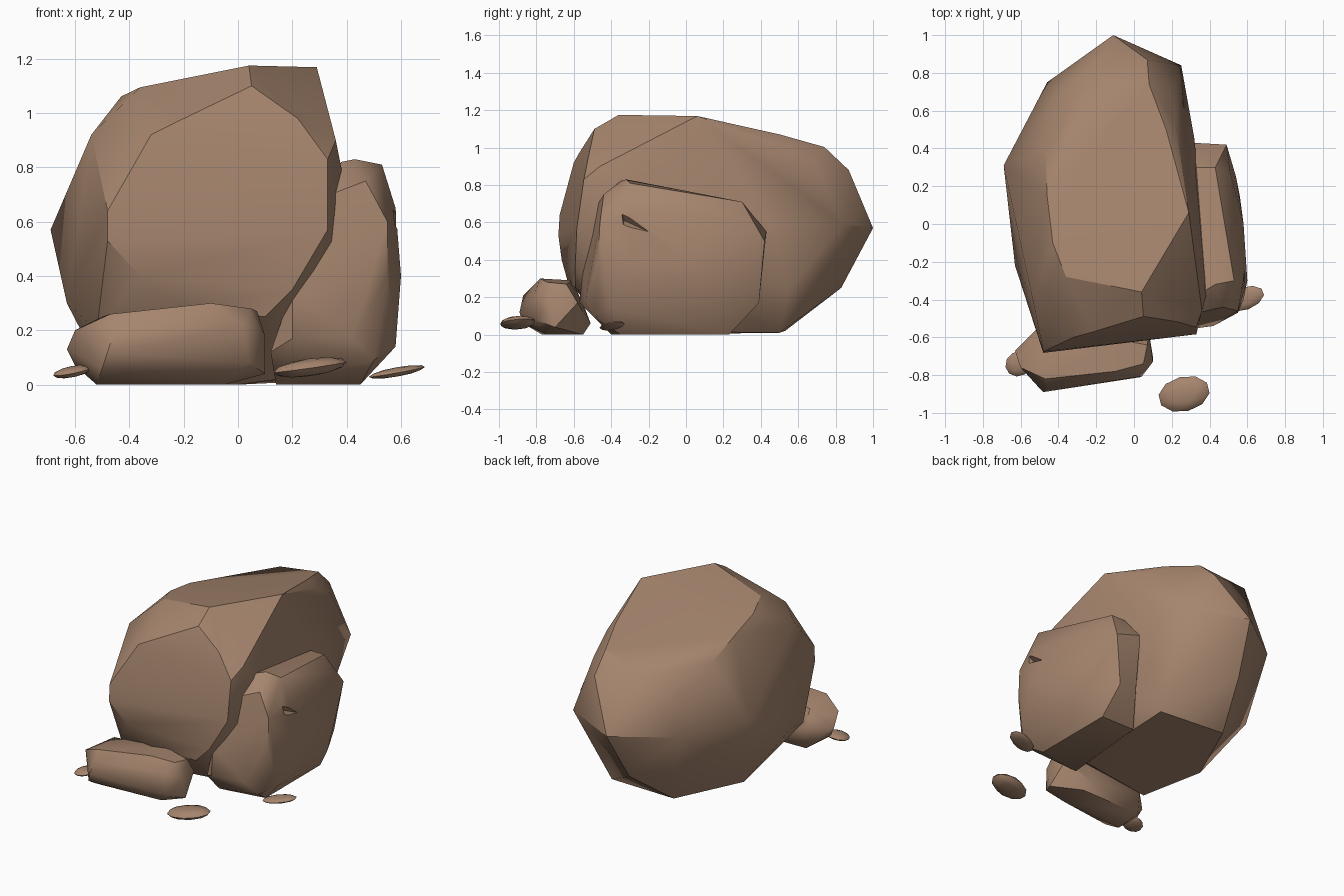
import bpy
import bmesh
import math
from mathutils import Matrix, Vector

if "Cube" in bpy.data.objects:
    bpy.data.objects.remove(bpy.data.objects["Cube"], do_unlink=True)

# One warm brown stone material
stone = bpy.data.materials.new("brown_stone")
stone.use_nodes = True
stone_colour = (.38, .235, .155, 1)
stone.diffuse_color = stone_colour
shader = stone.node_tree.nodes["Principled BSDF"]
shader.inputs["Base Color"].default_value = stone_colour
shader.inputs["Roughness"].default_value = .9


def make_object(name, bm):
    """Turn a bmesh into a stone object."""
    bmesh.ops.recalc_face_normals(bm, faces=bm.faces)
    mesh = bpy.data.meshes.new(name)
    bm.to_mesh(mesh)
    bm.free()
    mesh.materials.append(stone)
    obj = bpy.data.objects.new(name, mesh)
    bpy.context.collection.objects.link(obj)
    return obj


def shade(obj, degrees):
    """Smooth shading that keeps the hard chipped edges sharp."""
    bpy.ops.object.select_all(action="DESELECT")
    obj.select_set(True)
    bpy.context.view_layer.objects.active = obj
    bpy.ops.object.shade_smooth_by_angle(angle=math.radians(degrees))


def chiselled(name, corners):
    """Wrap a convex stone around its chipped corners."""
    bm = bmesh.new()
    for corner in corners:
        bm.verts.new(corner)
    hull = bmesh.ops.convex_hull(bm, input=bm.verts)
    loose = {v for v in hull["geom_interior"] + hull["geom_unused"]
             if isinstance(v, bmesh.types.BMVert) and not v.link_faces}
    bmesh.ops.delete(bm, geom=list(loose), context="VERTS")
    bmesh.ops.dissolve_limit(bm, angle_limit=math.radians(2),
                             verts=bm.verts, edges=bm.edges)
    return make_object(name, bm)


def pebble(name, centre, size, tilt, turn):
    """Flattened round stone, tilted sideways and turned about z."""
    bm = bmesh.new()
    bmesh.ops.create_icosphere(bm, subdivisions=2, radius=.5)
    place = (Matrix.Translation(centre)
             @ Matrix.Rotation(math.radians(turn), 4, "Z")
             @ Matrix.Rotation(math.radians(-tilt), 4, "Y")
             @ Matrix.Diagonal(Vector(size).to_4d()))
    bmesh.ops.transform(bm, matrix=place, verts=bm.verts)
    shade(make_object(name, bm), 40)


# Large boulder: broad front and top facets lie on gently bowed slopes
front_outline = [(-.32, .92), (-.22, .97), (.05, 1.1), (.22, .98), (.33, .83),
                 (.33, .57), (.2, .35), (.1, .25), (-.2, .28), (-.36, .4),
                 (-.48, .53), (-.48, .64)]
front_facet = [(x, -.625 + .12 * x + .36 * (z - .5) ** 2, z)
               for x, z in front_outline]

top_outline = [(-.24, .79), (.08, .74), (.17, .5), (.29, .06), (.04, -.36),
               (-.36, -.28), (-.43, -.1)]
top_facet = [(x, y, 1.125 + .18 * x - .14 * y - .06 * y * y)
             for x, y in top_outline]

left_side = [(-.69, .31, .57), (-.54, -.38, .92), (-.63, -.22, .3),
             (-.46, .75, .56), (-.62, .35, .29), (-.52, -.5, .2),
             (-.43, .66, .8), (-.46, .15, 1.01), (-.47, .4, .93)]
right_side = [(.39, -.35, .75), (.36, -.46, .9), (.32, .45, .6),
              (.37, -.35, .45), (.27, .55, .24), (.2, -.45, .2),
              (.22, .53, 1.01), (.2, .69, .91)]
back_side = [(-.11, 1, .57), (.25, .84, .59), (.07, .87, .88),
             (-.16, .83, .25)]
underside = [(.15, -.3, .02), (.2, .5, .01), (-.28, .53, .02),
             (-.48, .07, .01), (-.38, -.36, 0), (0, -.3, 0)]
boulder = chiselled("large_boulder", front_facet + top_facet + left_side
                    + right_side + back_side + underside)
shade(boulder, 32)

# Upright slab leaning on the boulder
slab_front = [(.2, -.57, .17), (.42, -.54, .17), (.55, -.47, .4),
              (.55, -.46, .6), (.47, -.44, .75), (.34, -.47, .7),
              (.2, -.55, .35)]
slab_outer = [(.6, -.3, .4), (.58, -.3, .65), (.53, -.3, .81), (.58, 0, .4),
              (.58, -.4, .14), (.56, .15, .16), (.54, .25, .3),
              (.43, .3, .71), (.51, .27, .62), (.49, .42, .5),
              (.44, .39, .17)]
slab_inner = [(.43, -.32, .83), (.38, -.35, .82), (.33, .3, .71),
              (.31, .43, .55), (.31, .39, .2)]
slab_base = [(.14, -.4, 0), (.45, -.35, 0), (.45, .23, 0), (.2, .23, 0),
             (.12, -.5, .12), (.5, -.49, .09)]
slab = chiselled("leaning_slab",
                 slab_front + slab_outer + slab_inner + slab_base)

# Small chip knocked out of the slab's outer face
chip = chiselled("chip_cutter", [(.61, -.36, .69), (.61, -.34, .57),
                                 (.61, -.11, .51), (.54, -.33, .61)])
chip.hide_render = True
cut = slab.modifiers.new("chip", "BOOLEAN")
cut.operation = "DIFFERENCE"
cut.solver = "EXACT"
cut.object = chip
bpy.context.view_layer.objects.active = slab
bpy.ops.object.modifier_apply(modifier=cut.name)
bpy.data.objects.remove(chip, do_unlink=True)
shade(slab, 36)

# Long low stone lying in front
low_top = [(-.47, -.82, .26), (-.1, -.78, .3), (.05, -.74, .28),
           (.07, -.64, .27), (-.1, -.61, .29), (-.5, -.6, .25)]
low_middle = [(-.63, -.67, .13), (-.6, -.76, .2), (-.48, -.89, .12),
              (-.45, -.87, .21), (.02, -.81, .22), (.1, -.73, .18),
              (.1, -.7, .04), (.04, -.81, .08), (.08, -.58, .17),
              (-.5, -.54, .14)]
low_base = [(-.52, -.77, 0), (-.05, -.74, 0), (-.05, -.55, 0),
            (-.5, -.56, 0), (-.5, -.87, .06), (-.6, -.68, .07),
            (-.1, -.51, .06)]
low_stone = chiselled("long_low_stone", low_top + low_middle + low_base)
shade(low_stone, 40)

# Scattered pebbles
pebble("front_pebble", (.265, -.9, .064), (.28, .185, .065), 8, 14)
pebble("left_pebble", (.585, -.395, .047), (.22, .12, .034), 10, 20)
pebble("right_pebble", (-.61, -.74, .048), (.15, .13, .04), 12, 30)
